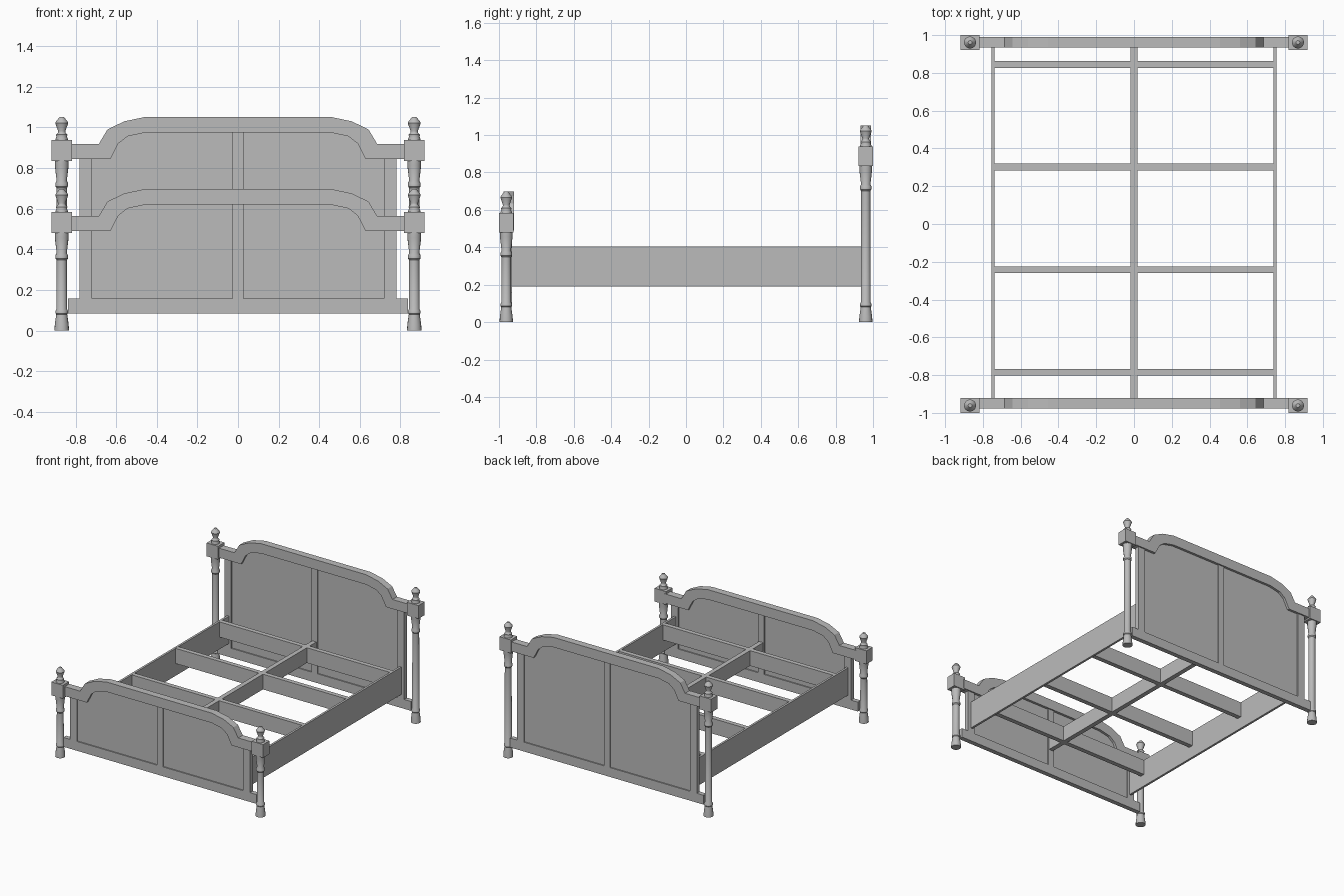
import bpy
import bmesh
import math

cube = bpy.data.objects.get("Cube")
if cube:
    bpy.data.objects.remove(cube)

grey = bpy.data.materials.new("plain_grey")
grey.use_nodes = True
colour = (0.5, 0.5, 0.5, 1)
grey.diffuse_color = colour
grey.node_tree.nodes["Principled BSDF"].inputs["Base Color"].default_value = colour


def finish(name, bm):
    bmesh.ops.recalc_face_normals(bm, faces=bm.faces)
    mesh = bpy.data.meshes.new(name)
    bm.to_mesh(mesh)
    bm.free()
    mesh.materials.append(grey)
    obj = bpy.data.objects.new(name, mesh)
    bpy.context.collection.objects.link(obj)
    return obj


def box(name, x, y, z):
    """Box from (low, high) pairs."""
    bm = bmesh.new()
    bmesh.ops.create_cube(bm, size=1)
    for v in bm.verts:
        for i, (low, high) in enumerate((x, y, z)):
            v.co[i] = high if v.co[i] > 0 else low
    return finish(name, bm)


def slab(name, outline, y, half):
    """Outline in x and z, extruded through y."""
    bm = bmesh.new()
    face = bm.faces.new([bm.verts.new((x, y - half, z)) for x, z in outline])
    ext = bmesh.ops.extrude_face_region(bm, geom=[face])
    verts = [g for g in ext["geom"] if isinstance(g, bmesh.types.BMVert)]
    bmesh.ops.translate(bm, verts=verts, vec=(0, 2 * half, 0))
    return finish(name, bm)


def turned(name, profile, x, y, sides=16):
    """Lathe a radius and height profile about a vertical axis."""
    bm = bmesh.new()
    rings = []
    for r, z in profile:
        rings.append([bm.verts.new((x + r * math.cos(a), y + r * math.sin(a), z))
                      for a in (2 * math.pi * i / sides for i in range(sides))])
    for low, high in zip(rings, rings[1:]):
        for i in range(sides):
            j = (i + 1) % sides
            bm.faces.new((low[i], low[j], high[j], high[i]))
    bm.faces.new(rings[0])
    bm.faces.new(rings[-1])
    obj = finish(name, bm)
    bpy.ops.object.select_all(action="DESELECT")
    obj.select_set(True)
    bpy.context.view_layer.objects.active = obj
    bpy.ops.object.shade_smooth_by_angle(angle=math.radians(35))


def mirrored(points):
    return points + [(-x, z) for x, z in reversed(points)]


# Arched rail edges, heights measured down from the crown
TOP = [(0.83, -0.133), (0.685, -0.133), (0.643, -0.062), (0.56, -0.022), (0.456, 0)]
LOW = [(0.83, -0.207), (0.628, -0.207), (0.589, -0.131), (0.544, -0.096), (0.456, -0.077)]
# Post turnings: foot and ring, neck below the block, finial above it
FOOT = [(0.036, 0), (0.034, 0.03), (0.027, 0.08), (0.031, 0.085),
        (0.031, 0.097), (0.026, 0.105)]
NECK = [(0.025, -0.35), (0.031, -0.342), (0.031, -0.327), (0.025, -0.315),
        (0.034, -0.24), (0.034, -0.21)]
FINIAL = [(0.03, -0.12), (0.03, -0.107), (0.026, -0.098), (0.028, -0.088), (0.019, -0.078),
          (0.018, -0.07), (0.032, -0.03), (0.028, -0.022), (0.01, 0)]


def bed_end(name, crown, y, rail_y):
    top = [(x, crown + z) for x, z in TOP]
    low = [(x, crown + z) for x, z in LOW]
    low_full = mirrored(low)
    slab(name + "_arched_rail", mirrored(top) + low_full[::-1], rail_y, 0.028)
    # Thin panel, tucked up into the rail
    arch = [(min(x, 0.74), z + 0.02) for x, z in low]
    slab(name + "_panel", mirrored([(0.74, 0.13)] + arch), rail_y, 0.009)
    # Frame around the panel
    frame = (rail_y - 0.018, rail_y + 0.018)
    box(name + "_bottom_rail", (-0.838, 0.838), frame, (0.084, 0.157))
    box(name + "_mullion", (-0.026, 0.026), frame, (0.15, crown - 0.07))
    for side, s in (("left", 1), ("right", -1)):
        box(f"{name}_{side}_stile", sorted((s * 0.72, s * 0.78)), frame,
            (0.15, crown - 0.2))
        # Post, block and finial
        px = s * 0.868
        post = FOOT + [(r, crown + z) for r, z in NECK]
        turned(f"{name}_{side}_post", post, px, y)
        box(f"{name}_{side}_block", (px - 0.05, px + 0.05), (y - 0.039, y + 0.039),
            (crown - 0.218, crown - 0.114))
        turned(f"{name}_{side}_finial", [(r, crown + z) for r, z in FINIAL], px, y)


bed_end("headboard", 1.052, 0.961, 0.962)
bed_end("footboard", 0.697, -0.961, -0.948)

# Side rails and the beams between them
for side, s in (("left", 1), ("right", -1)):
    box(side + "_side_rail", sorted((s * 0.738, s * 0.755)), (-0.94, 0.95), (0.19, 0.405))
box("centre_beam", (-0.018, 0.018), (-0.94, 0.95), (0.285, 0.404))
for i in range(4):
    y = -0.785 + i * 0.543
    box(f"cross_beam_{i + 1}", (-0.74, 0.74), (y - 0.018, y + 0.018), (0.285, 0.404))
